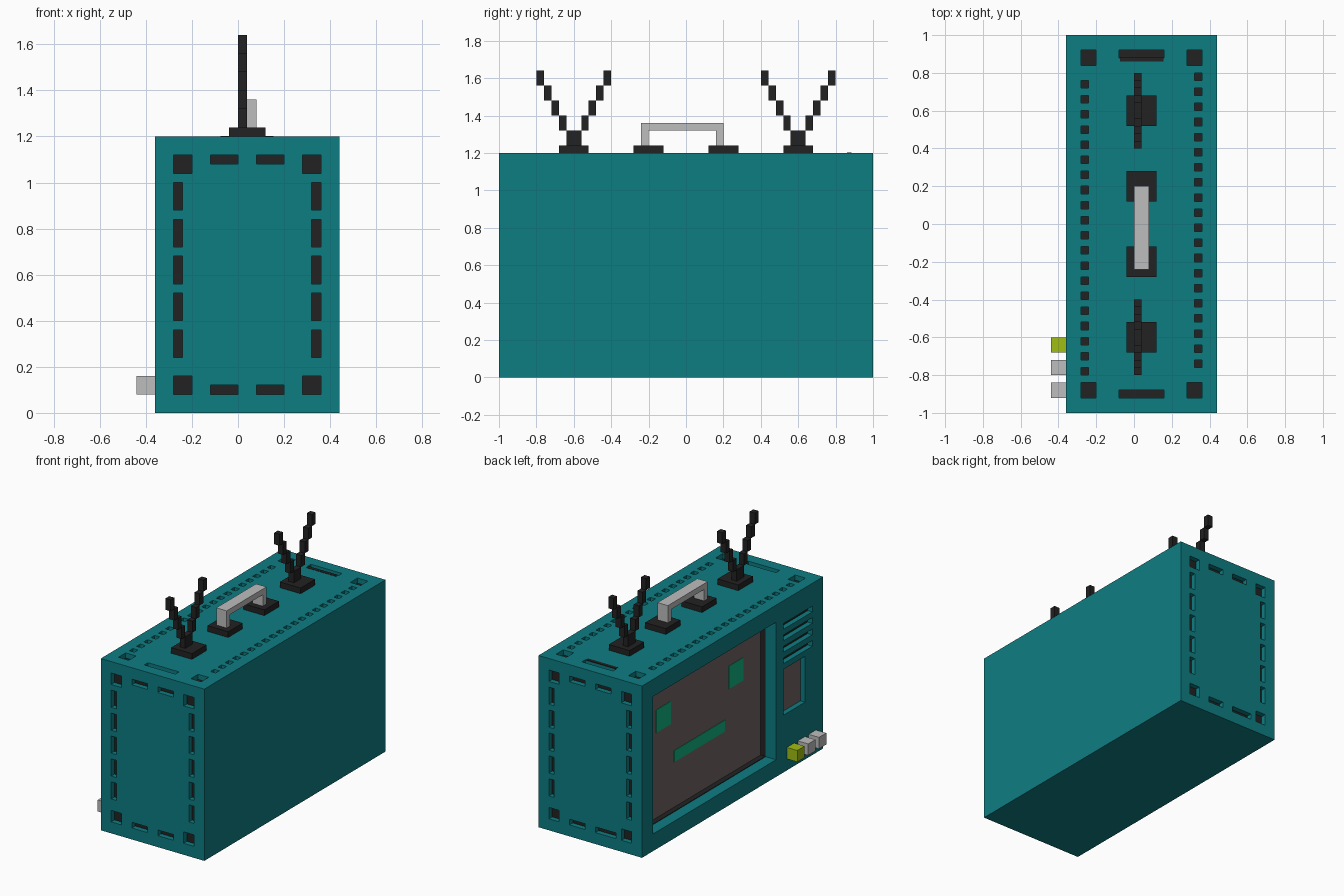
import bpy, bmesh
from mathutils import Matrix, Vector

if "Cube" in bpy.data.objects:
    bpy.data.objects.remove(bpy.data.objects["Cube"], do_unlink=True)


def material(name, rgb):
    m = bpy.data.materials.new(name)
    m.use_nodes = True
    col = (*rgb, 1.0)
    m.diffuse_color = col
    bsdf = m.node_tree.nodes["Principled BSDF"]
    bsdf.inputs["Base Color"].default_value = col
    bsdf.inputs["Roughness"].default_value = 0.8
    return m


TEAL = material("teal casing", (0.004, 0.205, 0.223))
DARK = material("near black", (0.016, 0.016, 0.016))
GREY = material("light grey", (0.51, 0.51, 0.51))
LIME = material("lime", (0.35, 0.51, 0.006))
BROWN = material("screen brown", (0.17, 0.123, 0.123))
GREEN = material("face green", (0.006, 0.45, 0.21))


def boxes(name, mat, items):
    """One object from boxes given as (x0, x1, y0, y1, z0, z1)."""
    bm = bmesh.new()
    for b in items:
        lo, hi = Vector(b[0::2]), Vector(b[1::2])
        mx = Matrix.Translation((lo + hi) / 2) @ Matrix.Diagonal((*(hi - lo), 1))
        bmesh.ops.create_cube(bm, size=1, matrix=mx)
    me = bpy.data.meshes.new(name)
    bm.to_mesh(me)
    bm.free()
    me.materials.append(mat)
    ob = bpy.data.objects.new(name, me)
    bpy.context.collection.objects.link(ob)
    return ob


cuts, dark_floors = [], []
D, OUT, T = 0.04, 0.02, 0.004      # slot depth, cutter overshoot, plate thickness


def end_slot(side, x0, x1, z0, z1):
    """Slot in the -y (side -1) or +y (side 1) end."""
    for lst, a, b in ((cuts, 1 - D, 1 + OUT), (dark_floors, 1 - D - T, 1 - D + T)):
        y0, y1 = sorted((side * a, side * b))
        lst.append((x0, x1, y0, y1, z0, z1))


def top_slot(x0, x1, y0, y1):
    cuts.append((x0, x1, y0, y1, 1.2 - D, 1.2 + OUT))
    dark_floors.append((x0, x1, y0, y1, 1.2 - D - T, 1.2 - D + T))


# Slots in both ends
for side in (-1, 1):
    for x in (-0.28, 0.28):
        for z in (0.08, 1.04):
            end_slot(side, x, x + 0.08, z, z + 0.08)
    for x in (-0.28, 0.32):
        for i in range(5):
            z = 0.24 + 0.16 * i
            end_slot(side, x, x + 0.04, z, z + 0.12)
    for z in (0.08, 1.08):
        left = -0.16 if side == 1 and z < 0.5 else -0.12
        end_slot(side, left, 0, z, z + 0.04)
        end_slot(side, 0.08, 0.20, z, z + 0.04)

# Slots in the top: corners, long slots, two rows of vents
for x in (-0.28, 0.28):
    for y in (-0.92, 0.84):
        top_slot(x, x + 0.08, y, y + 0.08)
for y in (-0.92, 0.88):
    top_slot(-0.08, 0.16, y, y + 0.04)
for i in range(20):
    y = -0.80 + 0.08 * i
    top_slot(-0.28, -0.24, y, y + 0.04)
    top_slot(0.32, 0.36, y + 0.04, y + 0.08)

# Speaker slits on the screen side
X = -0.36
for i in range(4):
    z = 0.76 + 0.08 * i
    cuts.append((X - OUT, X + D, -0.88, -0.56, z, z + 0.04))
    dark_floors.append((X + D - T, X + D + T, -0.88, -0.56, z, z + 0.04))

# Recesses for the screen and the small display
SY0, SY1, SZ0, SZ1 = -0.48, 0.88, 0.12, 1.08
cuts.append((X - OUT, -0.24, SY0, SY1, SZ0, SZ1))
cuts.append((X - OUT, X + D, -0.80, -0.56, 0.40, 0.72))

# Casing with all recesses cut
casing = boxes("casing", TEAL, [(X, 0.44, -1, 1, 0, 1.2)])
cutter = boxes("casing_cutter", TEAL, cuts)
cutter.hide_render = True
mod = casing.modifiers.new("recesses", "BOOLEAN")
mod.operation = "DIFFERENCE"
mod.solver = "EXACT"
mod.object = cutter
bpy.context.view_layer.update()
dg = bpy.context.evaluated_depsgraph_get()
casing.data = bpy.data.meshes.new_from_object(casing.evaluated_get(dg))
casing.modifiers.clear()
bpy.data.objects.remove(cutter, do_unlink=True)

boxes("slot_floors", DARK, dark_floors)
boxes("top_slot_lip", DARK, [(-0.075, 0.155, 0.86, 0.884, 1.196, 1.202)])

# Screen with dark inner border and a simple face
boxes("screen", BROWN, [(-0.244, -0.236, SY0, SY1, SZ0, SZ1)])
boxes("screen_border", DARK, [
    (-0.28, -0.24, SY0, SY0 + T, SZ0, SZ1),
    (-0.28, -0.24, SY1 - T, SY1, SZ0, SZ1),
    (-0.28, -0.24, SY0, SY1, SZ0, SZ0 + T),
    (-0.28, -0.24, SY0, SY1, SZ1 - T, SZ1)])
boxes("screen_eyes", GREEN, [(-0.247, -0.24, y, y + 0.16, 0.72, 0.88)
                             for y in (-0.28, 0.52)])
boxes("screen_mouth", GREEN, [(-0.247, -0.24, -0.08, 0.48, 0.44, 0.52)])
boxes("small_display", BROWN, [(X + D - T, X + D + T, -0.80, -0.56, 0.40, 0.72)])

# Push buttons
for name, mat, y in (("button_1", GREY, -0.92), ("button_2", GREY, -0.80),
                     ("button_3", LIME, -0.68)):
    boxes(name, mat, [(-0.44, X, y, y + 0.08, 0.08, 0.16)])

# Stepped antennas
for label, c in (("front", -0.6), ("back", 0.6)):
    boxes(label + "_antenna_base", DARK, [(-0.04, 0.12, c - 0.08, c + 0.08, 1.2, 1.24)])
    parts = [(0, 0.04, c - 0.04, c + 0.04, 1.24, 1.32)]
    for i in range(4):
        a, z = 0.04 + 0.04 * i, 1.32 + 0.08 * i
        parts.append((0, 0.04, c + a, c + a + 0.04, z, z + 0.08))
        parts.append((0, 0.04, c - a - 0.04, c - a, z, z + 0.08))
    boxes(label + "_antenna", DARK, parts)

# Carrying handle
boxes("handle_bases", DARK, [(-0.04, 0.12, y, y + 0.16, 1.2, 1.24) for y in (-0.28, 0.12)])
boxes("handle", GREY, [(0, 0.08, -0.24, 0.20, 1.32, 1.36),
                       (0, 0.08, -0.24, -0.20, 1.24, 1.32),
                       (0, 0.08, 0.16, 0.20, 1.24, 1.32)])
